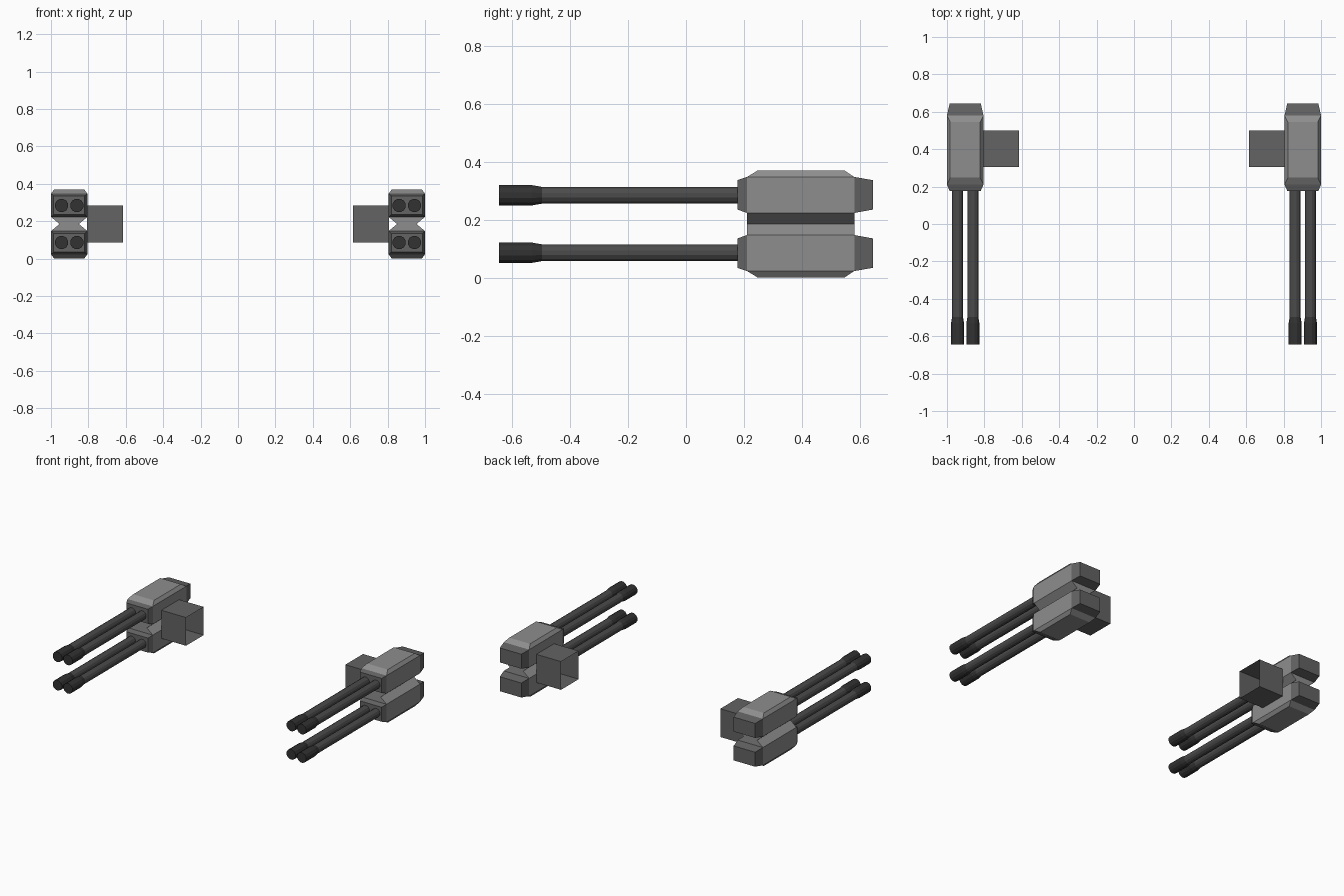
import bpy, bmesh, math

if "Cube" in bpy.data.objects:
    bpy.data.objects.remove(bpy.data.objects["Cube"])

CX, MID, HALF = 0.9025, 0.185, 0.0975   # pod centre in x, mirror height, pod half width


def material(name, v):
    m = bpy.data.materials.new(name)
    m.diffuse_color = (v, v, v, 1)
    m.use_nodes = True
    m.node_tree.nodes["Principled BSDF"].inputs["Base Color"].default_value = m.diffuse_color
    return m


LIGHT = material("light_grey", 0.27)
DARK = material("dark_grey", 0.125)
BARREL = material("gunmetal", 0.07)
MUZZLE = material("near_black", 0.032)


def loft(name, rings, mat, cap_start=True, cap_end=True):
    """Skin a list of equal-length point rings; mirrored to the other side in x."""
    bm = bmesh.new()
    loops = [[bm.verts.new(p) for p in r] for r in rings]
    n = len(loops[0])
    for a, b in zip(loops, loops[1:]):
        for i in range(n):
            j = (i + 1) % n
            bm.faces.new((a[i], a[j], b[j], b[i]))
    if cap_start:
        bm.faces.new(loops[0][::-1])
    if cap_end:
        bm.faces.new(loops[-1])
    bmesh.ops.recalc_face_normals(bm, faces=bm.faces)
    me = bpy.data.meshes.new(name)
    bm.to_mesh(me)
    bm.free()
    me.materials.append(mat)
    ob = bpy.data.objects.new(name, me)
    bpy.context.collection.objects.link(ob)
    mod = ob.modifiers.new("mirror", 'MIRROR')
    mod.use_mirror_merge = False
    return ob


def rect_z(z, h, y0, y1):
    return [(CX - h, y0, z), (CX + h, y0, z), (CX + h, y1, z), (CX - h, y1, z)]


def rect_y(y, h, z0, z1):
    return [(CX - h, y, z0), (CX + h, y, z0), (CX + h, y, z1), (CX - h, y, z1)]


def circle_y(x, z, y, r, n=12):
    return [(x + r * math.cos(2 * math.pi * (i + .5) / n), y,
             z + r * math.sin(2 * math.pi * (i + .5) / n)) for i in range(n)]


for side, s in (("upper", 1), ("lower", -1)):
    # chamfered pod with a narrow waist at mid height
    loft(side + "_pod", [rect_z(MID, 0.052, 0.21, 0.58),
                         rect_z(MID + s * 0.038, HALF, 0.21, 0.58),
                         rect_z(MID + s * 0.162, HALF, 0.21, 0.58),
                         rect_z(MID + s * 0.185, 0.08, 0.248, 0.545)],
         LIGHT, cap_start=False)
    # tapered front and rear plates
    z0, z1 = MID + s * 0.038, MID + s * 0.162
    e0, e1 = MID + s * 0.05, MID + s * 0.151
    loft(side + "_front_plate", [rect_y(0.21, HALF, z0, z1),
                                 rect_y(0.177, 0.083, e0, e1)], DARK, cap_start=False)
    loft(side + "_rear_plate", [rect_y(0.58, HALF, z0, z1),
                                rect_y(0.645, 0.083, e0, e1)], DARK, cap_start=False)
    # twin barrels with thicker muzzles
    bz = MID + s * 0.099
    for label, dx in (("inner", -0.041), ("outer", 0.041)):
        x = CX + dx
        loft(f"{side}_{label}_barrel", [circle_y(x, bz, 0.18, 0.03),
                                        circle_y(x, bz, -0.51, 0.03)], BARREL)
        loft(f"{side}_{label}_muzzle", [circle_y(x, bz, -0.497, 0.03),
                                        circle_y(x, bz, -0.53, 0.036),
                                        circle_y(x, bz, -0.645, 0.036)], MUZZLE)

# square mounting arm, open at the inner end
arm = [[(x, 0.305, 0.087), (x, 0.5, 0.087), (x, 0.5, 0.284), (x, 0.305, 0.284)]
       for x in (0.615, 0.806)]
loft("mount_arm", arm, DARK, cap_start=False)
